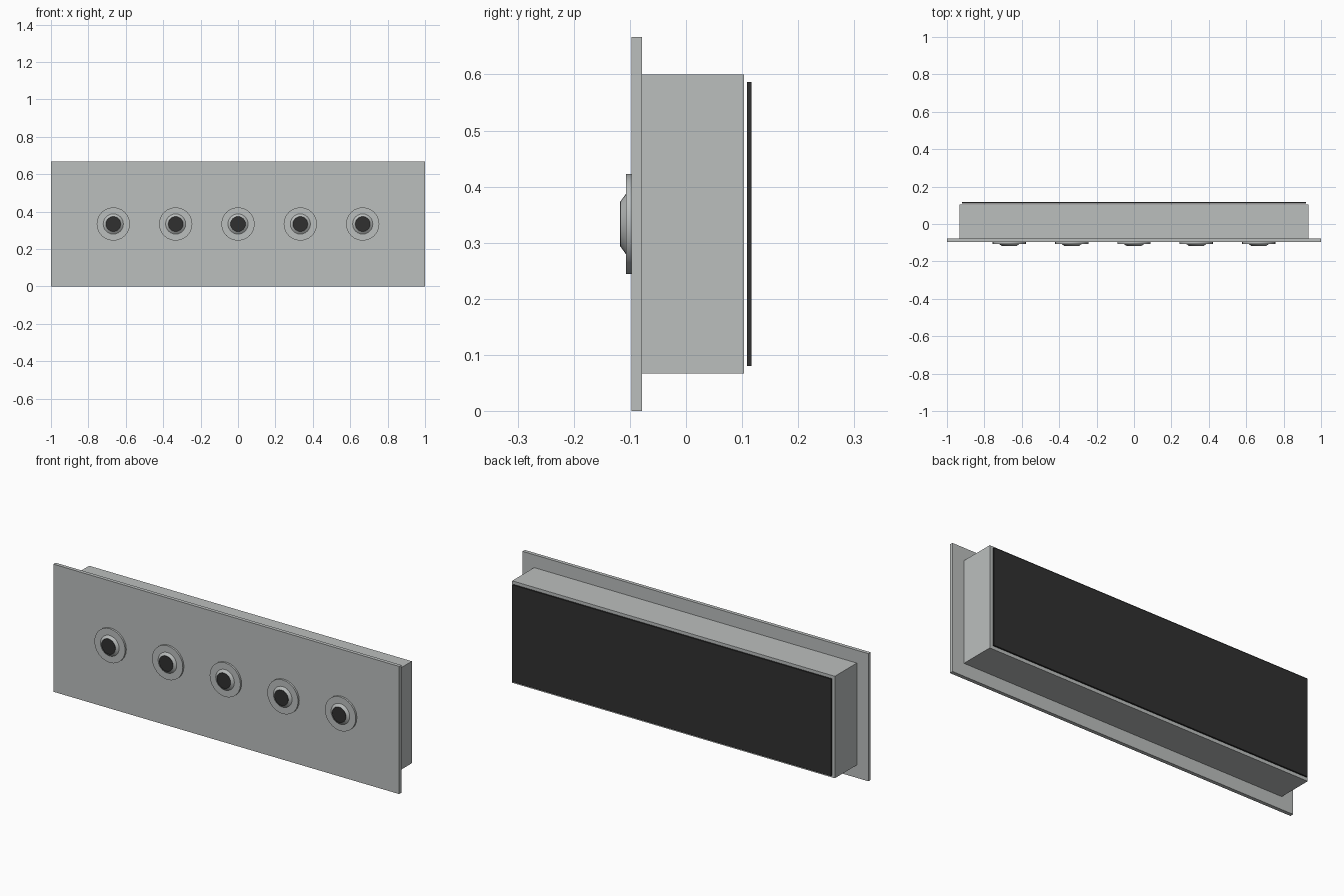
import bpy, bmesh, math
from mathutils import Matrix

if "Cube" in bpy.data.objects:
    bpy.data.objects.remove(bpy.data.objects["Cube"])


def material(name, rgb):
    m = bpy.data.materials.new(name)
    m.diffuse_color = (*rgb, 1.0)
    m.use_nodes = True
    m.node_tree.nodes["Principled BSDF"].inputs["Base Color"].default_value = m.diffuse_color
    return m


GREY = material("light_metal_grey", (0.50, 0.52, 0.515))
DARK = material("dark_charcoal", (0.03, 0.03, 0.03))


def finish(name, bm, mat, smooth=False):
    me = bpy.data.meshes.new(name)
    bm.to_mesh(me)
    bm.free()
    ob = bpy.data.objects.new(name, me)
    bpy.context.collection.objects.link(ob)
    me.materials.append(mat)
    if smooth:
        bpy.ops.object.select_all(action='DESELECT')
        ob.select_set(True)
        bpy.context.view_layer.objects.active = ob
        bpy.ops.object.shade_smooth_by_angle(angle=math.radians(30))
    return ob


def box(name, half_x, y0, y1, z0, z1, mat):
    bm = bmesh.new()
    bmesh.ops.create_cube(bm, size=1)
    bmesh.ops.scale(bm, vec=(2 * half_x, y1 - y0, z1 - z0), verts=bm.verts)
    bmesh.ops.translate(bm, vec=(0, (y0 + y1) / 2, (z0 + z1) / 2), verts=bm.verts)
    return finish(name, bm, mat)


def frustum(name, x, z, y_front, y_back, r_front, r_back, mat):
    # round part whose axis runs along y
    bm = bmesh.new()
    bmesh.ops.create_cone(bm, cap_ends=True, segments=24, radius1=r_back,
                          radius2=r_front, depth=y_back - y_front)
    bmesh.ops.rotate(bm, matrix=Matrix.Rotation(math.pi / 2, 3, 'X'), verts=bm.verts)
    bmesh.ops.translate(bm, vec=(x, (y_front + y_back) / 2, z), verts=bm.verts)
    return finish(name, bm, mat, smooth=True)


# Front plate, housing behind it and the separate dark back panel
box("front_plate", 1.0, -0.097, -0.078, 0.0, 0.667, GREY)
box("housing", 0.933, -0.078, 0.103, 0.067, 0.600, GREY)
box("back_panel", 0.92, 0.109, 0.117, 0.08, 0.587, DARK)

# Row of five fittings: flange, tapered bezel and dark lens
for i in range(5):
    x, z = (i - 2) / 3, 0.3335
    frustum(f"flange_{i + 1}", x, z, -0.107, -0.097, 0.089, 0.089, GREY)
    frustum(f"bezel_{i + 1}", x, z, -0.117, -0.107, 0.040, 0.054, GREY)
    frustum(f"lens_{i + 1}", x, z, -0.118, -0.116, 0.040, 0.040, DARK)
